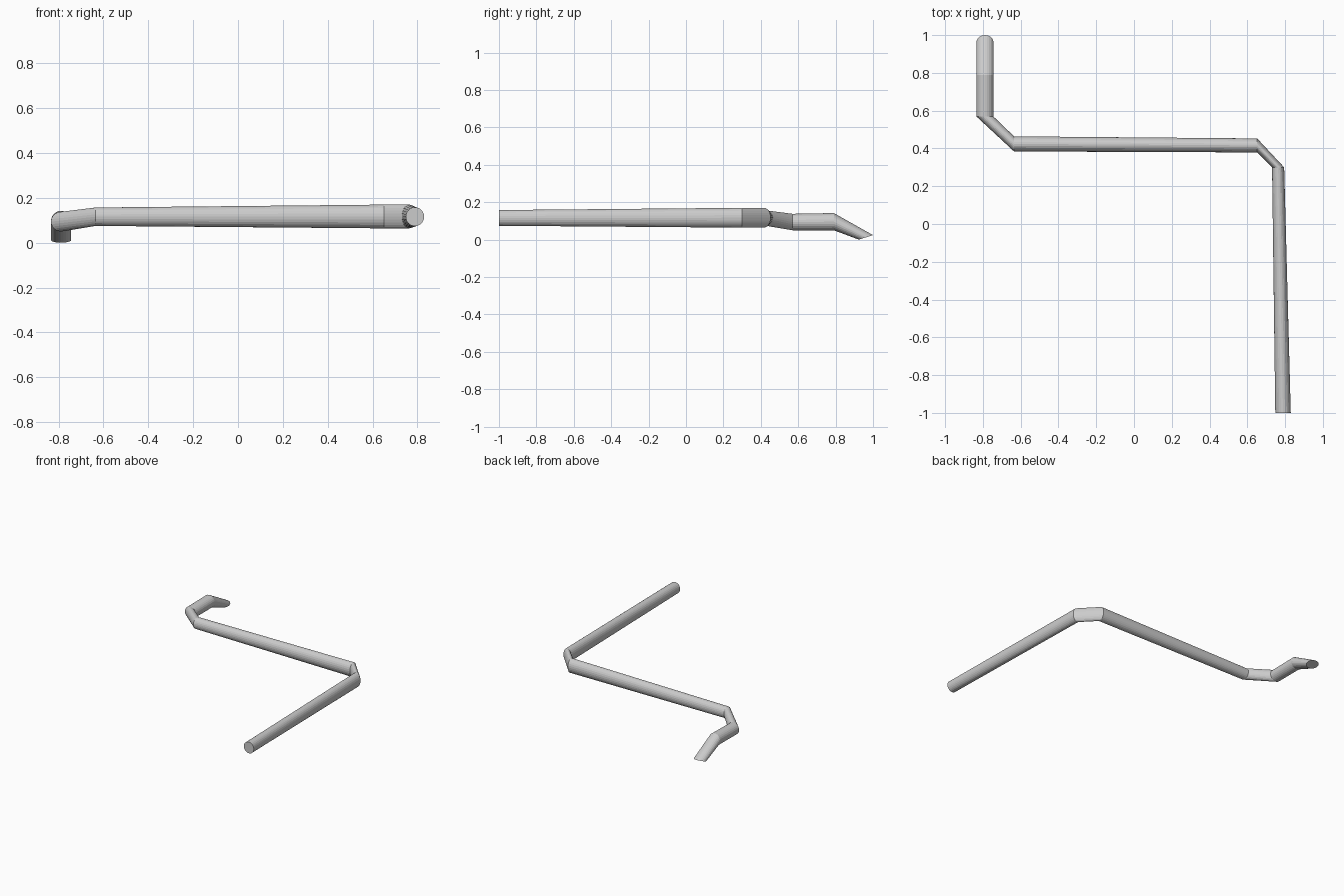
import bpy, bmesh, math
from mathutils import Vector

if "Cube" in bpy.data.objects:
    bpy.data.objects.remove(bpy.data.objects["Cube"])

SIDES = 24
X, Y, Z = Vector((1, 0, 0)), Vector((0, 1, 0)), Vector((0, 0, 1))

# Cross-sections along the bent bar: centre, sideways half-axis, upward half-axis
sections = [
    ((0.789, -1.0, 0.116), X * 0.041, Z * 0.042),     # straight handle end
    ((0.763, 0.30, 0.117), X * 0.032, Z * 0.053),     # first bend
    ((0.652, 0.416, 0.117), Y * 0.037, Z * 0.053),
    ((-0.635, 0.424, 0.116), Y * 0.040, Z * 0.041),   # second bend
    ((-0.789, 0.569, 0.094), X * 0.045, Z * 0.044),
    ((-0.789, 0.79, 0.096), X * 0.045, Z * 0.046),    # downward kink
    ((-0.789, 0.962, 0.012), X * 0.045, Vector((0, 0.038, 0.012))),  # slanted tip
]

bm = bmesh.new()
rings = []
for centre, side, up in sections:
    c = Vector(centre)
    rings.append([bm.verts.new(c + side * math.cos(a) + up * math.sin(a))
                  for a in (2 * math.pi * i / SIDES for i in range(SIDES))])

# Skin between neighbouring sections, then close both ends
for r0, r1 in zip(rings, rings[1:]):
    for i in range(SIDES):
        j = (i + 1) % SIDES
        bm.faces.new((r0[i], r0[j], r1[j], r1[i]))
bm.faces.new(rings[0])
bm.faces.new(rings[-1])
bmesh.ops.recalc_face_normals(bm, faces=bm.faces)

mesh = bpy.data.meshes.new("bent_bar")
bm.to_mesh(mesh)
bm.free()
bpy.context.collection.objects.link(bpy.data.objects.new("bent_bar", mesh))
